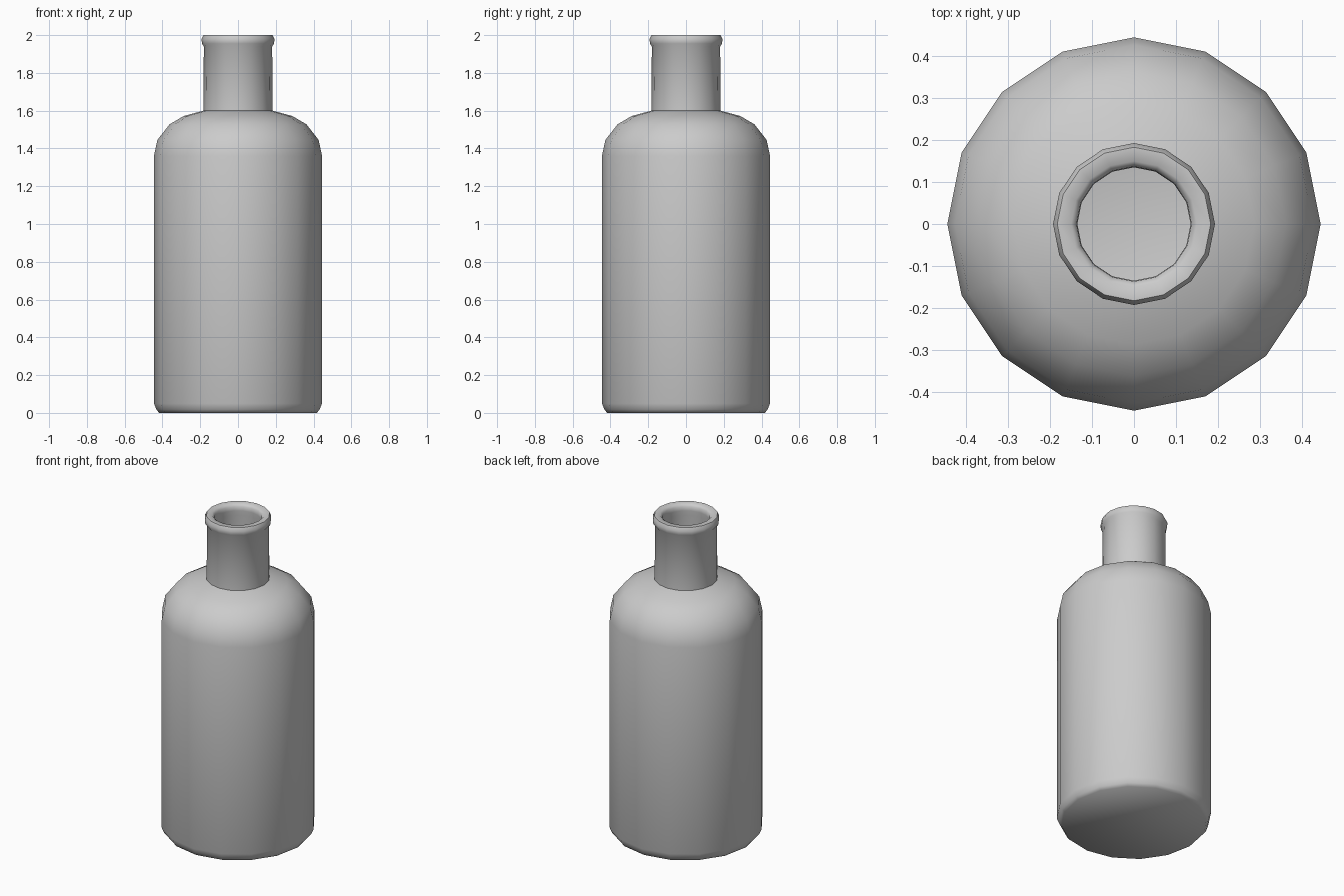
import bpy, bmesh
from math import cos, sin, tau, radians

if "Cube" in bpy.data.objects:
    bpy.data.objects.remove(bpy.data.objects["Cube"])

SIDES = 16


def lathe(name, profile):
    """Spin a (radius, z) profile about z; both ends are capped."""
    bm = bmesh.new()
    rings = [[bm.verts.new((r * cos(tau * i / SIDES), r * sin(tau * i / SIDES), z))
              for i in range(SIDES)] for r, z in profile]
    for a, b in zip(rings, rings[1:]):
        for i in range(SIDES):
            j = (i + 1) % SIDES
            bm.faces.new((a[i], a[j], b[j], b[i]))
    bm.faces.new(rings[0][::-1])
    bm.faces.new(rings[-1])
    bmesh.ops.recalc_face_normals(bm, faces=bm.faces)
    mesh = bpy.data.meshes.new(name)
    bm.to_mesh(mesh)
    bm.free()
    obj = bpy.data.objects.new(name, mesh)
    bpy.context.collection.objects.link(obj)
    bpy.context.view_layer.objects.active = obj
    obj.select_set(True)
    bpy.ops.object.shade_smooth_by_angle(angle=radians(60))
    return obj


# Outside: foot, body, rounded shoulder, neck and rolled lip
outer = [(0.418, 0.0), (0.432, 0.018), (0.445, 0.05), (0.445, 1.36),
         (0.427, 1.445), (0.362, 1.528), (0.287, 1.572), (0.183, 1.60),
         (0.181, 1.94), (0.191, 1.955), (0.193, 1.98), (0.183, 2.0)]
# Inside: lip, neck and hollow body down to the floor
inner = [(0.150, 2.0), (0.137, 1.985), (0.135, 1.96), (0.140, 1.93),
         (0.140, 1.56), (0.265, 1.528), (0.33, 1.49), (0.385, 1.42),
         (0.40, 1.35), (0.40, 0.06), (0.38, 0.045)]

lathe("bottle", outer + inner)
